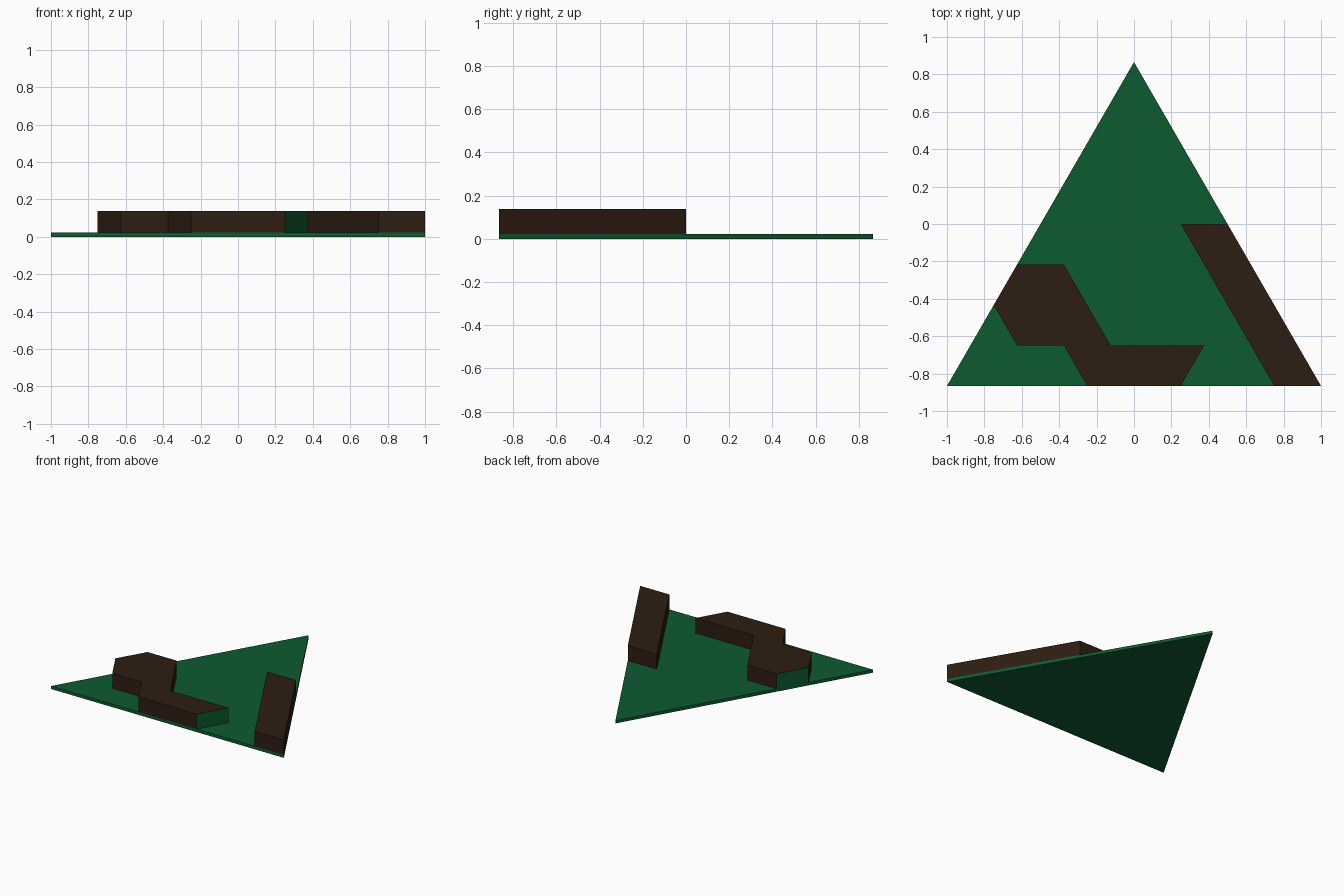
import bpy, bmesh, math

if "Cube" in bpy.data.objects:
    bpy.data.objects.remove(bpy.data.objects["Cube"])

U = 0.25                      # triangular grid cell
H = U * math.sqrt(3) / 2      # grid row height
BASE, TOP = 0.023, 0.139


def material(name, color):
    m = bpy.data.materials.new(name)
    m.diffuse_color = color
    m.use_nodes = True
    m.node_tree.nodes["Principled BSDF"].inputs["Base Color"].default_value = m.diffuse_color
    return m


green = material("green", (0.004, 0.105, 0.03, 1))
brown = material("brown", (0.027, 0.0125, 0.006, 1))


def prism(name, outline, z0, z1, mats, accent_edges=()):
    """Extrude an outline given in grid units (x cells, y rows);
    accent_edges are side indices that use the second material."""
    bm = bmesh.new()
    low = [bm.verts.new((x * U, y * H, z0)) for x, y in outline]
    high = [bm.verts.new((x * U, y * H, z1)) for x, y in outline]
    n = len(outline)
    bm.faces.new(low[::-1])
    bm.faces.new(high)
    for i in range(n):
        j = (i + 1) % n
        f = bm.faces.new((low[i], low[j], high[j], high[i]))
        f.material_index = 1 if i in accent_edges else 0
    bmesh.ops.recalc_face_normals(bm, faces=bm.faces[:])
    mesh = bpy.data.meshes.new(name)
    bm.to_mesh(mesh)
    bm.free()
    for m in mats:
        mesh.materials.append(m)
    ob = bpy.data.objects.new(name, mesh)
    bpy.context.collection.objects.link(ob)
    return ob


# Triangular board
prism("base_plate", [(-4, -4), (4, -4), (0, 4)], 0, BASE, [green])

# Bent wall, green on the two end faces
prism("bent_wall",
      [(-1, -4), (1, -4), (1.5, -3), (-0.5, -3), (-1.5, -1), (-2.5, -1),
       (-3, -2), (-2.5, -3), (-1.5, -3)],
      BASE, TOP, [brown, green], accent_edges=(1, 5))

# Straight wall along the right edge
prism("straight_wall", [(3, -4), (4, -4), (2, 0), (1, 0)], BASE, TOP, [brown])
